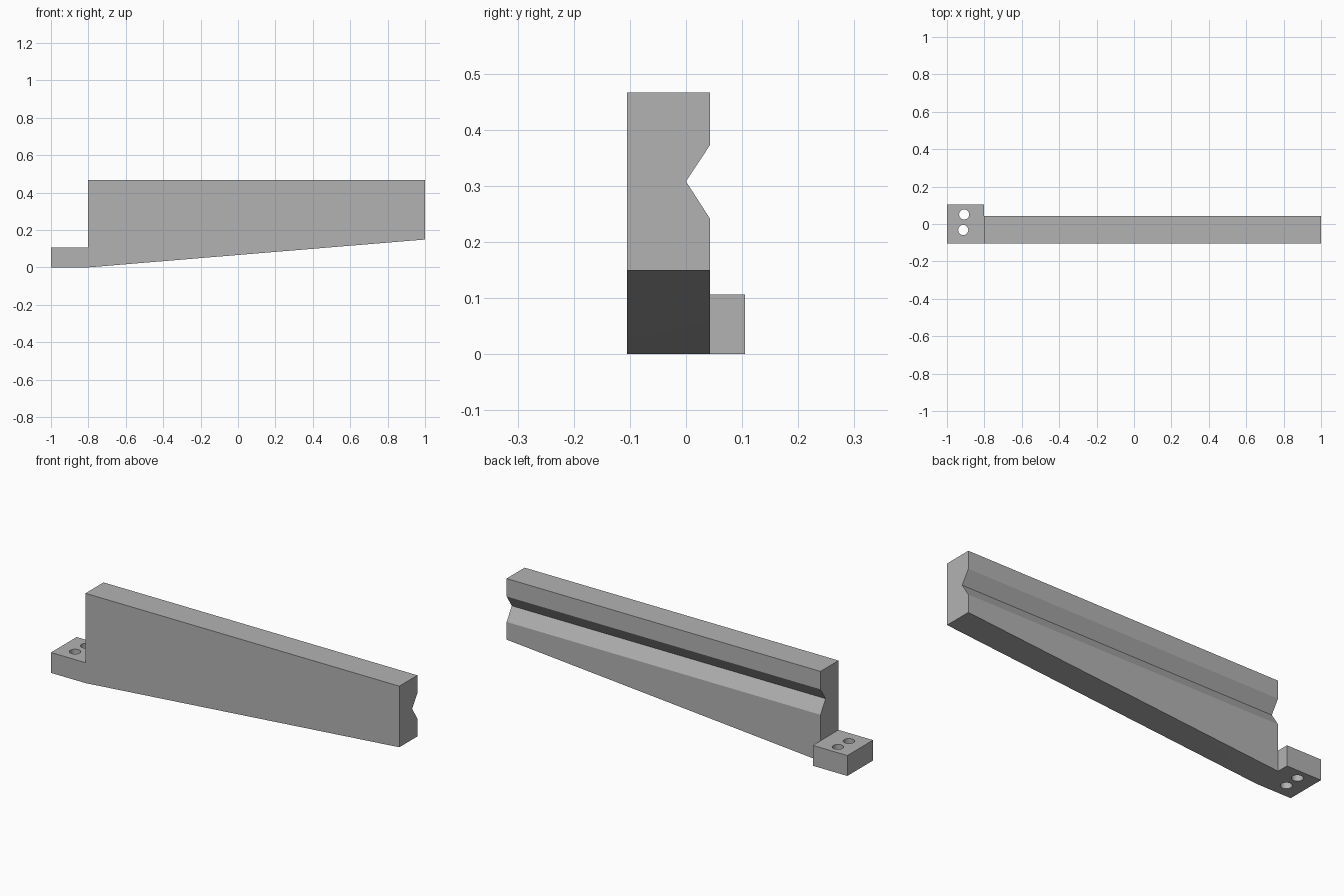
import bpy, bmesh

cube = bpy.data.objects.get("Cube")
if cube:
    bpy.data.objects.remove(cube, do_unlink=True)

grey = bpy.data.materials.new("plain grey")
grey.use_nodes = True
COLOUR = (0.45, 0.45, 0.45, 1)
grey.diffuse_color = COLOUR
grey.node_tree.nodes["Principled BSDF"].inputs["Base Color"].default_value = COLOUR

FRONT, BACK, FOOT_BACK = -0.105, 0.043, 0.105
FOOT_X, END_X = -0.802, 1.0
TOP, FOOT_TOP, END_BOTTOM = 0.466, 0.106, 0.149


def add_object(name, bm):
    bmesh.ops.recalc_face_normals(bm, faces=bm.faces)
    mesh = bpy.data.meshes.new(name)
    bm.to_mesh(mesh)
    bm.free()
    mesh.materials.append(grey)
    obj = bpy.data.objects.new(name, mesh)
    bpy.context.collection.objects.link(obj)
    return obj


def extrude_x(name, profile, x0, x1, end_bottom=0.0):
    """Extrude a (y, z) profile along x, raising its base at the far end."""
    bm = bmesh.new()
    face = bm.faces.new([bm.verts.new((x0, y, z)) for y, z in profile])
    result = bmesh.ops.extrude_face_region(bm, geom=[face])
    for v in result["geom"]:
        if isinstance(v, bmesh.types.BMVert):
            v.co.x = x1
            v.co.z = max(v.co.z, end_bottom)
    return add_object(name, bm)


def apply_boolean(target, tool, operation):
    mod = target.modifiers.new(operation.title(), "BOOLEAN")
    mod.operation, mod.solver, mod.object = operation, "EXACT", tool
    bpy.context.view_layer.objects.active = target
    bpy.ops.object.modifier_apply(modifier=mod.name)
    bpy.data.objects.remove(tool, do_unlink=True)


# Tapered arm with a V groove along its back
arm = extrude_x("grooved_arm", [
    (FRONT, 0), (BACK, 0), (BACK, 0.241), (0, 0.308),
    (BACK, 0.373), (BACK, TOP), (FRONT, TOP)], FOOT_X, END_X, END_BOTTOM)

# Mounting foot with two vertical bolt holes
foot = extrude_x("mounting_foot", [
    (FRONT, 0), (FOOT_BACK, 0), (FOOT_BACK, FOOT_TOP), (FRONT, FOOT_TOP)],
    -1, FOOT_X)
for x, y in [(-0.908, 0.051), (-0.913, -0.032)]:
    bm = bmesh.new()
    bmesh.ops.create_cone(bm, cap_ends=True, segments=32,
                          radius1=0.027, radius2=0.027, depth=0.5)
    bmesh.ops.translate(bm, verts=bm.verts, vec=(x, y, 0))
    hole = add_object("bolt_hole_cutter", bm)
    hole.hide_render = True
    apply_boolean(foot, hole, "DIFFERENCE")

# Join into one solid bracket
apply_boolean(arm, foot, "UNION")
arm.name = "bracket_arm"
bpy.ops.object.select_all(action="DESELECT")
arm.select_set(True)
bpy.context.view_layer.objects.active = arm
bpy.ops.object.shade_smooth_by_angle()
